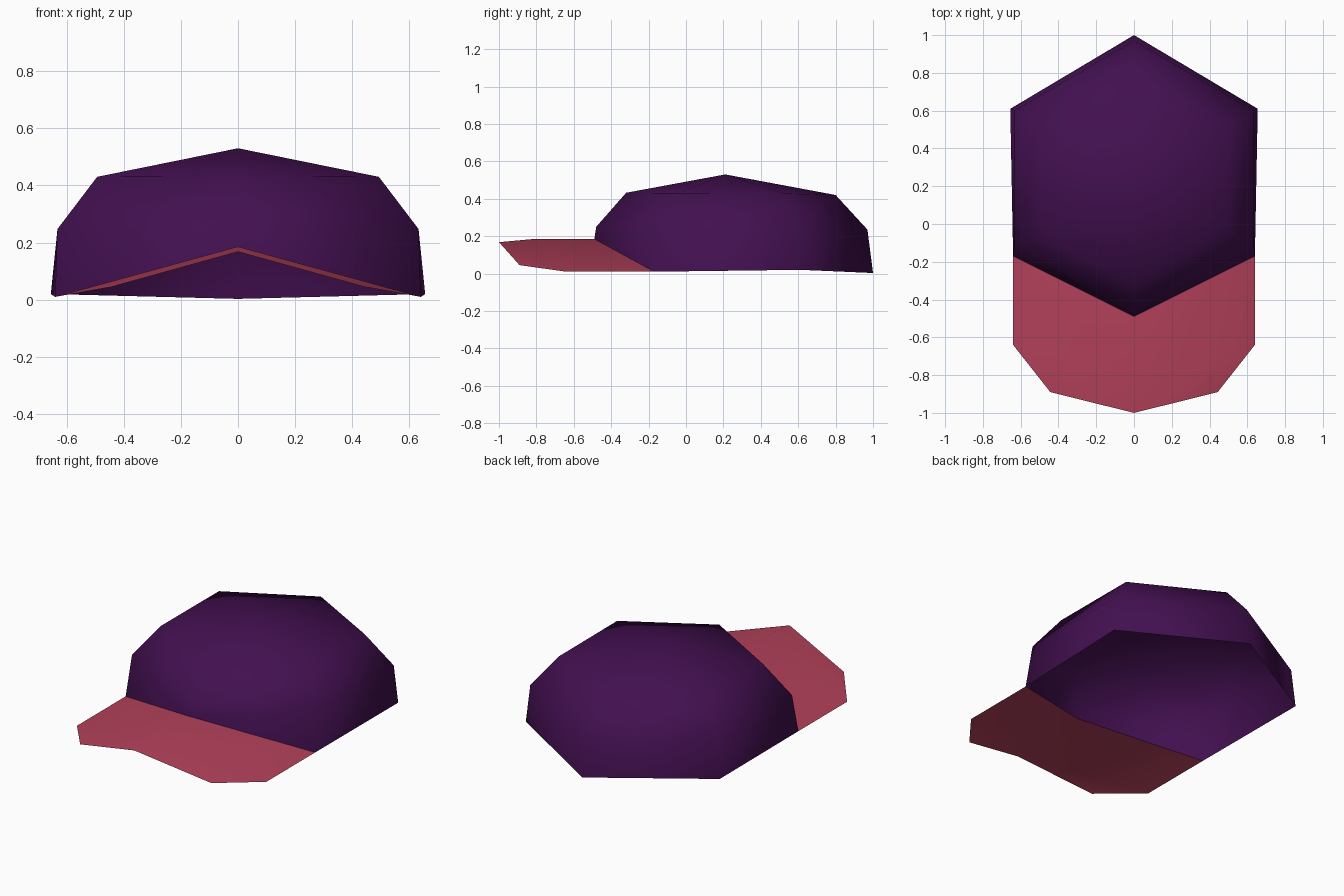
import bpy, bmesh

cube = bpy.data.objects.get("Cube")
if cube:
    bpy.data.objects.remove(cube, do_unlink=True)


def material(name, colour):
    mat = bpy.data.materials.new(name)
    mat.use_nodes = True
    mat.diffuse_color = (*colour, 1)
    mat.node_tree.nodes["Principled BSDF"].inputs["Base Color"].default_value = (*colour, 1)
    return mat


def mirrored_sheet(name, rows, mat):
    """Loft rows of points on the +x half, then mirror across x = 0."""
    bm = bmesh.new()
    grid = [[bm.verts.new(p) for p in row] for row in rows]
    for low, high in zip(grid, grid[1:]):
        for i in range(len(low) - 1):
            bm.faces.new((low[i], low[i + 1], high[i + 1], high[i]))
    bmesh.ops.remove_doubles(bm, verts=bm.verts, dist=0.0005)
    for face in bm.faces:
        face.smooth = True
    mesh = bpy.data.meshes.new(name)
    bm.to_mesh(mesh)
    bm.free()
    mesh.materials.append(mat)
    obj = bpy.data.objects.new(name, mesh)
    bpy.context.collection.objects.link(obj)
    mirror = obj.modifiers.new("Mirror", "MIRROR")
    mirror.use_clip = True
    mirror.merge_threshold = 0.001
    return obj


purple = material("dark purple", (0.055, 0.005, 0.080))
rose = material("rose red", (0.45, 0.052, 0.103))

# Crown: open six-sided dome, each ring running front, front side, back side, back
front_rim = [(0, -0.49, 0.185), (0.64, -0.17, 0.01)]
apex = (0, 0.21, 0.53)
mirrored_sheet("crown", [
    front_rim + [(0.655, 0.61, 0.02), (0, 1.0, 0.003)],
    [(0, -0.48, 0.25), (0.632, -0.12, 0.247), (0.632, 0.60, 0.245), (0, 0.97, 0.235)],
    [(0, -0.32, 0.432), (0.493, -0.04, 0.43), (0.493, 0.52, 0.428), (0, 0.80, 0.42)],
    [apex] * 4,
], purple)

# Brim: thin peaked sheet reaching forward from the front rim of the crown
mirrored_sheet("brim", [
    [(0, -1.0, 0.168), (0.443, -0.89, 0.045)],
    [(0, -0.80, 0.186), (0.64, -0.64, 0.01)],
    front_rim,
], rose)
